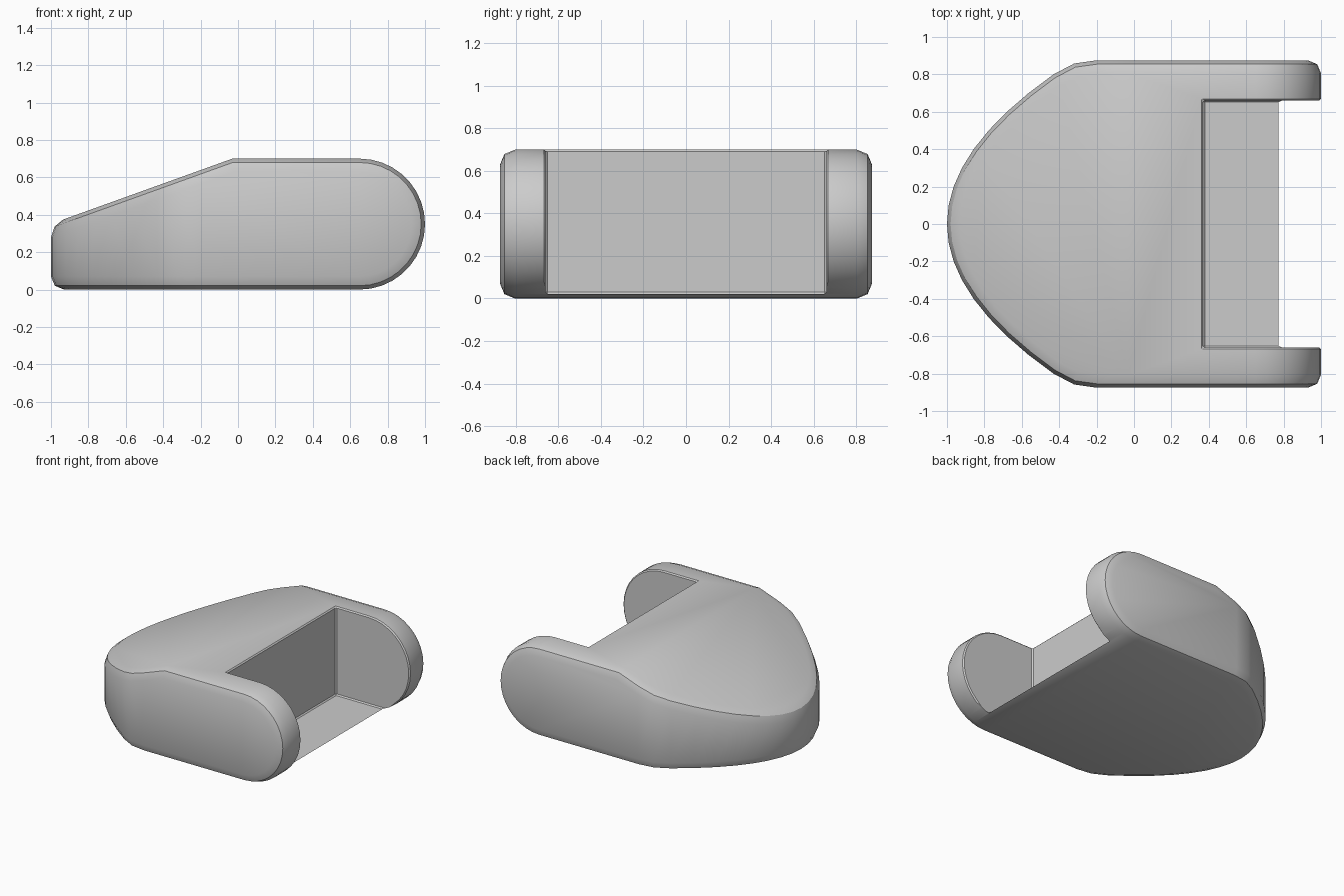
import bpy
import bmesh
import math
from mathutils import Vector

cube = bpy.data.objects.get("Cube")
if cube:
    bpy.data.objects.remove(cube, do_unlink=True)

HALF_WIDTH, HEIGHT = 0.875, 0.7
RADIUS = HEIGHT / 2


def prism(name, points, direction):
    """Extrude a closed outline along a vector."""
    bm = bmesh.new()
    face = bm.faces.new([bm.verts.new(p) for p in points])
    out = bmesh.ops.extrude_face_region(bm, geom=[face])
    moved = [v for v in out["geom"] if isinstance(v, bmesh.types.BMVert)]
    bmesh.ops.translate(bm, verts=moved, vec=Vector(direction))
    bmesh.ops.recalc_face_normals(bm, faces=bm.faces)
    mesh = bpy.data.meshes.new(name)
    bm.to_mesh(mesh)
    bm.free()
    obj = bpy.data.objects.new(name, mesh)
    bpy.context.collection.objects.link(obj)
    return obj


def boolean(obj, cutter, operation):
    mod = obj.modifiers.new(operation.title(), "BOOLEAN")
    mod.operation, mod.solver, mod.object = operation, "EXACT", cutter
    cutter.hide_render = True
    cutter.hide_set(True)


# Side profile: sloping nose, flat top, round end
arc = [(1 - RADIUS + RADIUS * math.sin(a), RADIUS + RADIUS * math.cos(a))
       for a in (math.pi * i / 18 for i in range(19))]
side = [(-1.1, 0.315), (-0.03, HEIGHT)] + arc + [(-1.1, 0)]
body = prism("body", [(x, -1, z) for x, z in side], (0, 2, 0))

# Plan outline: parabolic nose with straight sides
nose = [(-1 + 0.89 * y * y, y) for y in (0.8 * i / 8 for i in range(-8, 9))]
shoulder = [(-0.32, 0.858), (-0.2, HALF_WIDTH), (1.5, HALF_WIDTH)]
plan = nose + shoulder + [(x, -y) for x, y in reversed(shoulder)]
plan_cutter = prism("plan_cutter", [(x, y, -1) for x, y in plan], (0, 0, 3))
boolean(body, plan_cutter, "INTERSECT")

# Chamfered outer rim
rim = body.modifiers.new("Rim", "BEVEL")
rim.width, rim.segments = 0.07, 2
rim.limit_method, rim.angle_limit = "ANGLE", math.radians(40)
rim.use_clamp_overlap = False

# Open bay between the two arms, with a thin floor
bay = [(0.37, -0.66), (2, -0.66), (2, 0.66), (0.37, 0.66)]
bay_cutter = prism("bay_cutter", [(x, y, 0.022) for x, y in bay], (0, 0, 2))
boolean(body, bay_cutter, "DIFFERENCE")

# Bake the modifiers and remove the cutters
bpy.context.view_layer.update()
graph = bpy.context.evaluated_depsgraph_get()
mesh = bpy.data.meshes.new_from_object(body.evaluated_get(graph))
body.modifiers.clear()
body.data = mesh
for cutter in (plan_cutter, bay_cutter):
    bpy.data.objects.remove(cutter, do_unlink=True)

# Fine bevel around the bay, leaving the thin floor lip sharp
bm = bmesh.new()
bm.from_mesh(mesh)
bmesh.ops.remove_doubles(bm, verts=bm.verts, dist=0.0005)
edges = [e for e in bm.edges
         if e.calc_face_angle(0) > math.radians(60)
         and not all(v.co.x > 0.7 and v.co.z < 0.1 for v in e.verts)]
bmesh.ops.bevel(bm, geom=edges, offset=0.009, segments=1, profile=0.5,
                affect="EDGES", clamp_overlap=True)
bm.to_mesh(mesh)
bm.free()

# Plain grey finish
grey = bpy.data.materials.new("grey")
grey.use_nodes = True
colour = (0.6, 0.6, 0.6, 1)
grey.diffuse_color = colour
grey.node_tree.nodes["Principled BSDF"].inputs["Base Color"].default_value = colour
mesh.materials.clear()
mesh.materials.append(grey)

bpy.context.view_layer.objects.active = body
body.select_set(True)
bpy.ops.object.shade_smooth_by_angle(angle=math.radians(30))
